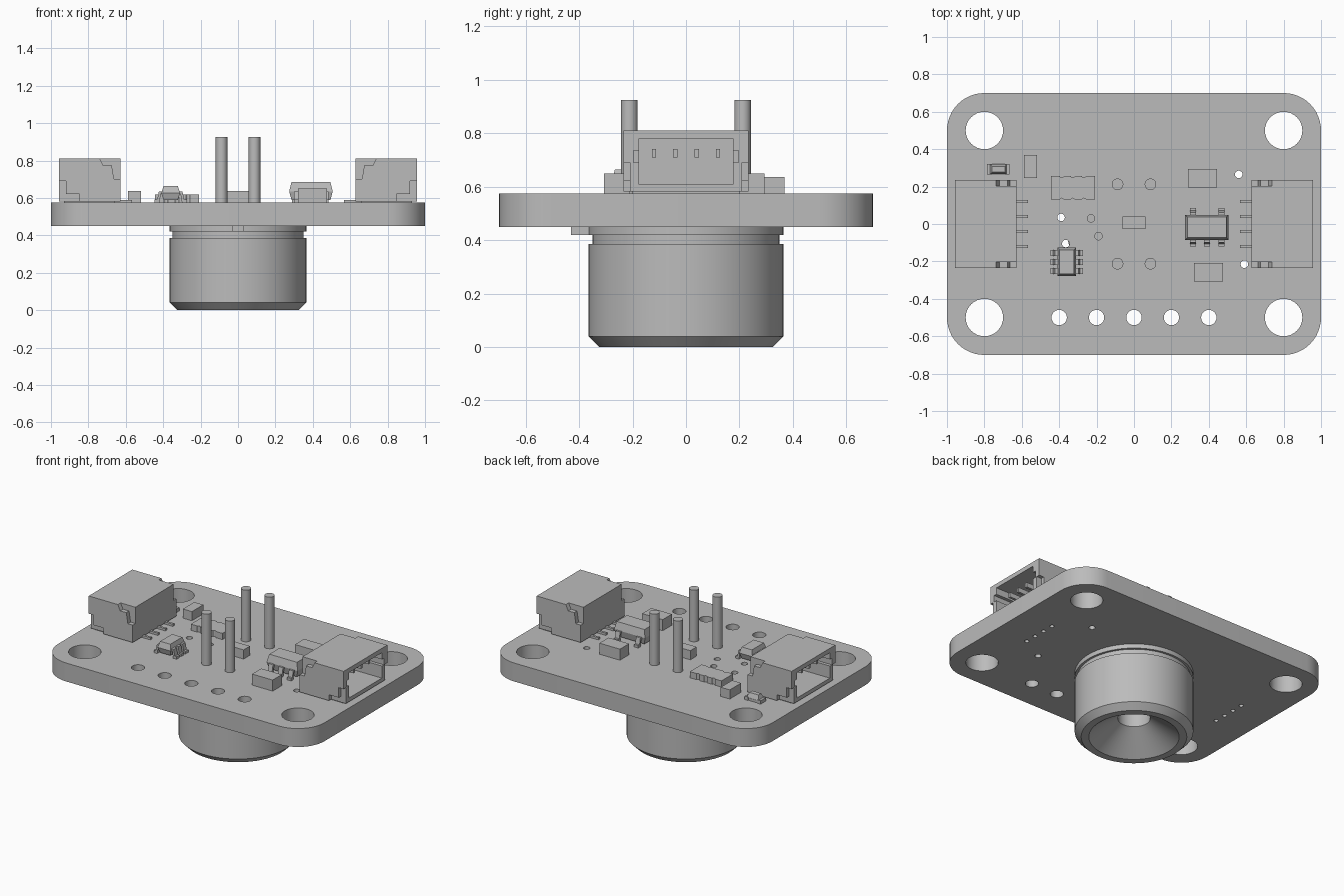
import bpy, bmesh, math
from mathutils import Matrix, Vector

if "Cube" in bpy.data.objects:
    bpy.data.objects.remove(bpy.data.objects["Cube"])

GREY = (0.5, 0.5, 0.5, 1)
mat = bpy.data.materials.new("plain_grey")
mat.use_nodes = True
mat.diffuse_color = GREY
mat.node_tree.nodes["Principled BSDF"].inputs["Base Color"].default_value = GREY

TOP, UNDER = 0.575, 0.45


def finish(name, bm, smooth=False):
    bmesh.ops.recalc_face_normals(bm, faces=bm.faces)
    mesh = bpy.data.meshes.new(name)
    bm.to_mesh(mesh)
    bm.free()
    mesh.materials.append(mat)
    ob = bpy.data.objects.new(name, mesh)
    bpy.context.collection.objects.link(ob)
    if smooth:
        soften(ob)
    return ob


def activate(ob):
    bpy.ops.object.select_all(action="DESELECT")
    ob.select_set(True)
    bpy.context.view_layer.objects.active = ob


def soften(ob):
    activate(ob)
    bpy.ops.object.shade_smooth_by_angle(angle=math.radians(30))


def add_box(bm, x0, x1, y0, y1, z0, z1):
    size = Matrix.Diagonal((abs(x1 - x0), abs(y1 - y0), z1 - z0, 1))
    mid = Matrix.Translation(((x0 + x1) / 2, (y0 + y1) / 2, (z0 + z1) / 2))
    return bmesh.ops.create_cube(bm, size=1, matrix=mid @ size)["verts"]


def add_rod(bm, x, y, r, z0, z1, sides=32):
    bmesh.ops.create_cone(bm, cap_ends=True, segments=sides, radius1=r, radius2=r,
                          depth=z1 - z0, matrix=Matrix.Translation((x, y, (z0 + z1) / 2)))


def add_prism(bm, points, y0, y1):
    """Extrude an outline in the xz plane along y."""
    face = bm.faces.new([bm.verts.new((x, y0, z)) for x, z in points])
    out = bmesh.ops.extrude_face_region(bm, geom=[face])["geom"]
    bmesh.ops.translate(bm, verts=[v for v in out if isinstance(v, bmesh.types.BMVert)],
                        vec=(0, y1 - y0, 0))


def box(name, *bounds):
    bm = bmesh.new()
    add_box(bm, *bounds)
    return finish(name, bm)


def cut(ob, bm):
    tool = finish("cutter", bm)
    tool.hide_render = True
    mod = ob.modifiers.new("cut", "BOOLEAN")
    mod.operation, mod.solver, mod.object = "DIFFERENCE", "EXACT", tool
    activate(ob)
    bpy.ops.object.modifier_apply(modifier=mod.name)
    bpy.data.objects.remove(tool)


# Circuit board with rounded corners
bm = bmesh.new()
add_box(bm, -1, 1, -0.7, 0.7, UNDER, TOP)
upright = [e for e in bm.edges if abs(e.verts[0].co.z - e.verts[1].co.z) > 0.05]
bmesh.ops.bevel(bm, geom=upright, offset=0.2, segments=12, profile=0.5, affect="EDGES")
board = finish("circuit_board", bm)

# Mounting holes, header holes and small vias
holes = [(sx * 0.8, sy * 0.5, 0.1) for sx in (-1, 1) for sy in (-1, 1)]
holes += [(i * 0.2, -0.5, 0.041) for i in range(-2, 3)]
holes += [(x, y, 0.02) for x, y in ((0.56, 0.265), (0.59, -0.215), (-0.39, 0.035),
                                    (-0.365, -0.105), (-0.23, 0.03), (-0.19, -0.065))]
holes += [(s * 0.76, y, 0.014) for s in (-1, 1) for y in (-0.12, -0.04, 0.04, 0.12)]
bm = bmesh.new()
for x, y, r in holes:
    add_rod(bm, x, y, r, UNDER - 0.1, TOP + 0.1)
cut(board, bm)
soften(board)

# Sensor can: turned profile with a conical opening underneath
profile = [(0, 0.3), (0.1, 0.3), (0.1, 0.13), (0.278, 0), (0.325, 0), (0.365, 0.04),
           (0.365, 0.385), (0.35, 0.385), (0.35, 0.42), (0.365, 0.42), (0.365, UNDER), (0, UNDER)]
bm = bmesh.new()
verts = [bm.verts.new((r, 0, z)) for r, z in profile]
edges = [bm.edges.new(pair) for pair in zip(verts, verts[1:])]
bmesh.ops.spin(bm, geom=verts + edges, axis=(0, 0, 1), cent=(0, 0, 0),
               angle=math.tau, steps=64)
bmesh.ops.remove_doubles(bm, verts=bm.verts, dist=0.0005)
finish("sensor_can", bm, smooth=True)
box("sensor_tab", -0.03, 0.03, -0.43, -0.34, 0.42, UNDER)

# Four sensor legs
for sx in (-1, 1):
    for sy in (-1, 1):
        bm = bmesh.new()
        add_rod(bm, sx * 0.088, sy * 0.212, 0.031, UNDER, 0.925, 24)
        finish("sensor_leg", bm, smooth=True)


# Cable sockets, opening outwards
def socket(s, side):
    body = box(side + "_socket", s * 0.627, s * 0.957, -0.234, 0.234, 0.582, 0.81)
    bm = bmesh.new()
    add_box(bm, s * 0.7, s * 1.0, -0.175, 0.175, 0.608, 0.78)
    cut(body, bm)
    bm = bmesh.new()
    add_box(bm, s * 0.72, s * 1.0, -0.197, 0.197, 0.69, 0.735)
    cut(body, bm)
    notch = [(0.743, 0.82), (0.72, 0.772), (0.675, 0.772), (0.663, 0.7), (0.6, 0.7), (0.6, 0.82)]
    step = [(1, 0.69), (0.92, 0.69), (0.92, 0.622), (0.847, 0.622), (0.847, 0.55), (1, 0.55)]
    for outline, depth in ((notch, 0.03), (step, 0.024)):
        bm = bmesh.new()
        for sy in (-1, 1):
            add_prism(bm, [(s * x, z) for x, z in outline], sy * (0.234 - depth), sy * 0.3)
        cut(body, bm)
    box(side + "_socket_foot", s * 0.66, s * 0.93, -0.2, 0.2, TOP, 0.59)
    for y in (-0.12, -0.04, 0.04, 0.12):
        box(side + "_contact", s * 0.69, s * 0.9, y - 0.008, y + 0.008, 0.71, 0.742)
        box(side + "_solder_tail", s * 0.568, s * 0.66, y - 0.008, y + 0.008, TOP, 0.59)


socket(-1, "right")
socket(1, "left")


# Small chip packages with bent leads
def chip(name, x, y, hx, hy, z0, waist, z1):
    bm = bmesh.new()
    rings = []
    for z, inset in ((z0, 0.012), (waist, 0), (z1, 0.012)):
        rings.append([bm.verts.new((x + a * (hx - inset), y + b * (hy - inset), z))
                      for a, b in ((-1, -1), (1, -1), (1, 1), (-1, 1))])
    bm.faces.new(rings[0])
    bm.faces.new(rings[2])
    for low, high in zip(rings, rings[1:]):
        for i in range(4):
            j = (i + 1) % 4
            bm.faces.new((low[i], low[j], high[j], high[i]))
    finish(name, bm)


def lead(x, y, angle):
    outline = [(-0.02, 0.635), (0.015, 0.635), (0.024, 0.592), (0.038, 0.592),
               (0.038, TOP), (0.012, TOP), (0.005, 0.62), (-0.02, 0.62)]
    bm = bmesh.new()
    add_prism(bm, outline, -0.016, 0.016)
    bm.transform(Matrix.Translation((x, y, 0)) @ Matrix.Rotation(angle, 4, "Z"))
    finish("chip_lead", bm)


chip("regulator_chip", 0.39, -0.018, 0.116, 0.067, 0.588, 0.635, 0.686)
for x in (0.315, 0.39, 0.467):
    lead(x, -0.083, -math.pi / 2)
for x in (0.315, 0.467):
    lead(x, 0.047, math.pi / 2)
chip("amplifier_chip", -0.36, -0.202, 0.05, 0.076, 0.588, 0.625, 0.664)
for y in (-0.155, -0.202, -0.25):
    lead(-0.408, y, math.pi)
    lead(-0.312, y, 0)

# Plain block parts
for name, x, y, hx, hy, h in (("front_capacitor", 0.398, -0.258, 0.077, 0.049, 0.075),
                              ("back_capacitor", 0.367, 0.245, 0.077, 0.049, 0.075),
                              ("centre_capacitor", 0, 0.007, 0.061, 0.034, 0.062),
                              ("side_capacitor", -0.553, 0.308, 0.034, 0.061, 0.062)):
    box(name, x - hx, x + hx, y - hy, y + hy, TOP, TOP + h)

# Resistor array with scalloped long edges
array = box("resistor_array", -0.445, -0.208, 0.13, 0.256, TOP, 0.617)
bm = bmesh.new()
for x in (-0.386, -0.327, -0.268):
    for y in (0.126, 0.26):
        add_rod(bm, x, y, 0.012, 0.5, 0.7, 12)
cut(array, bm)

# Indicator lamp: two end caps, a narrow base and a tapered lens
box("lamp_base", -0.785, -0.665, 0.268, 0.318, TOP, 0.592)
for x in (-0.785, -0.69):
    box("lamp_end_cap", x, x + 0.025, 0.265, 0.322, TOP, 0.598)
chip("lamp_lens", -0.725, 0.293, 0.046, 0.027, 0.59, 0.594, 0.625)
